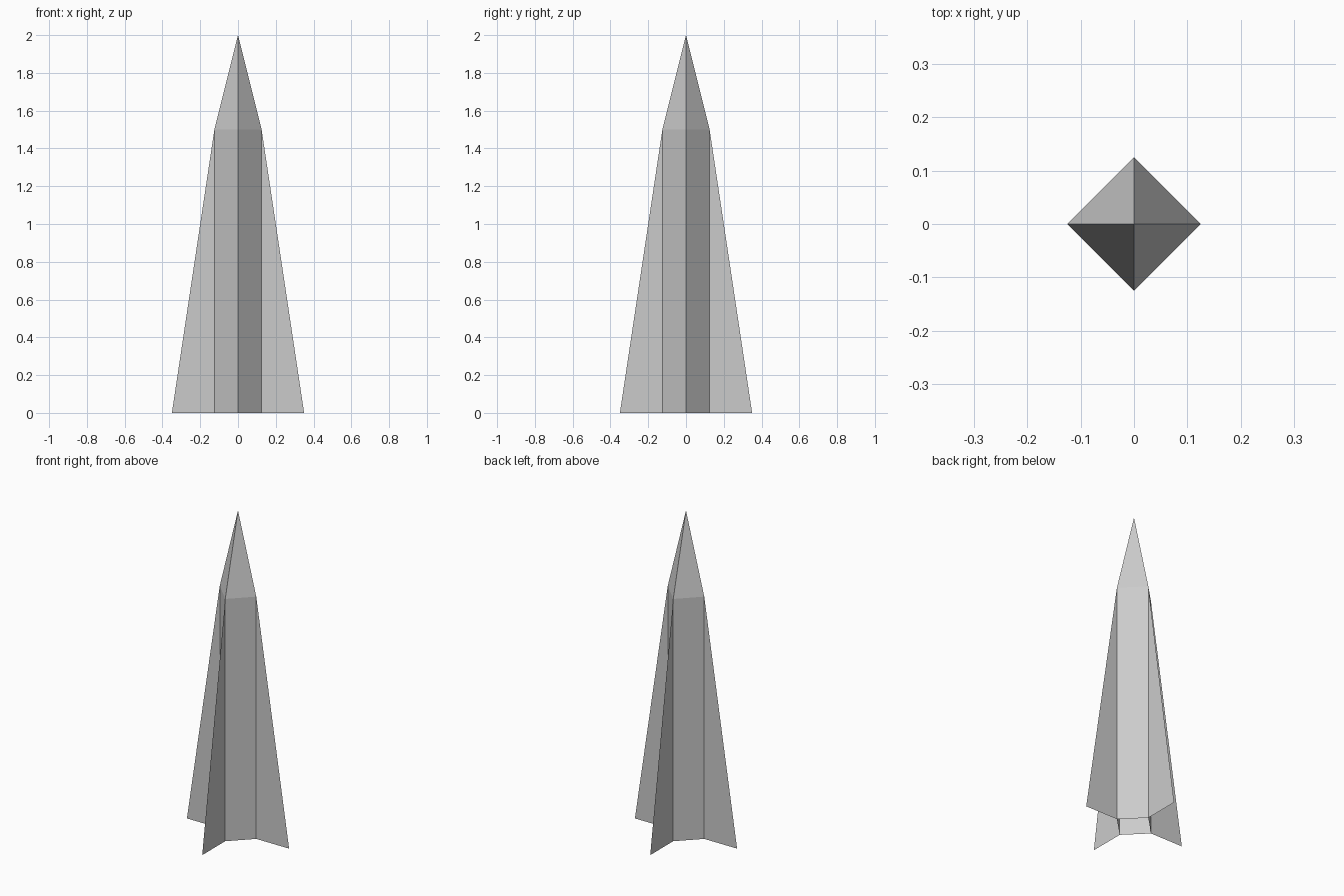
import bpy
from math import cos, sin, pi

if "Cube" in bpy.data.objects:
    bpy.data.objects.remove(bpy.data.objects["Cube"])

R, FIN, SHOULDER, TIP = 0.125, 0.35, 1.5, 2.0


def add_mesh(name, verts, faces):
    mesh = bpy.data.meshes.new(name)
    mesh.from_pydata(verts, [], faces)
    obj = bpy.data.objects.new(name, mesh)
    bpy.context.collection.objects.link(obj)
    return obj


def polar(r, i, z):
    a = i * pi / 2
    return (r * cos(a), r * sin(a), z)


# Open four-sided tube, corners on the x and y axes
ring = [polar(R, i, z) for z in (0, SHOULDER) for i in range(4)]
add_mesh("body", ring,
         [(i, (i + 1) % 4, (i + 1) % 4 + 4, i + 4) for i in range(4)])

# Pointed nose
add_mesh("nose", [polar(R, i, SHOULDER) for i in range(4)] + [(0, 0, TIP)],
         [(i, (i + 1) % 4, 4) for i in range(4)])

# Thin triangular fin on each corner
for i, side in enumerate(("right", "back", "left", "front")):
    add_mesh(side + "_fin",
             [polar(R, i, 0), polar(FIN, i, 0), polar(R, i, SHOULDER)],
             [(0, 1, 2)])
